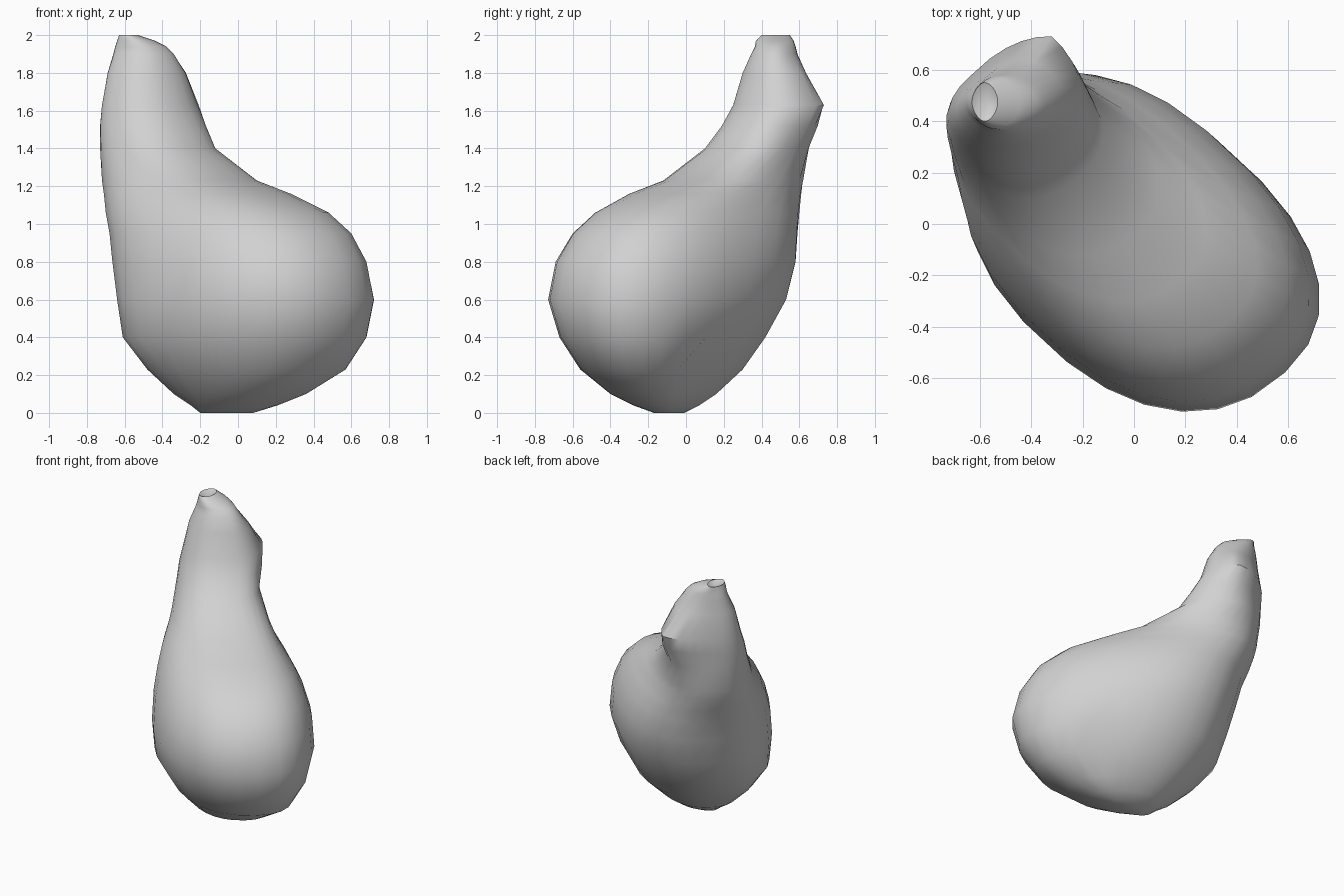
import bpy
import bmesh
from math import copysign, cos, pi, radians, sin, sqrt
from mathutils import Matrix, Vector

default_cube = bpy.data.objects.get("Cube")
if default_cube:
    bpy.data.objects.remove(default_cube, do_unlink=True)

SIDES = 26
BLUNT = .87
DIAGONAL = Matrix.Rotation(radians(-45), 2)

# Level slices: height, x from, x to, y from, y to, diagonal lean
SLICES = [
    (0, -.2, .08, -.17, -.01, -.2),
    (.04, -.25, .21, -.28, .07, -.3),
    (.1, -.34, .36, -.4, .16, -.32),
    (.23, -.48, .57, -.56, .3, -.32),
    (.4, -.61, .68, -.67, .42, -.32),
    (.6, -.64, .72, -.73, .53, -.32),
    (.8, -.665, .68, -.69, .58, -.35),
    (.95, -.68, .6, -.6, .59, -.39),
    (1.06, -.7, .48, -.48, .6, -.43),
    (1.16, -.71, .28, -.3, .61, -.42),
    (1.23, -.72, .1, -.12, .62, -.3),
    (1.4, -.73, -.12, .1, .64, -.05),
    (1.52, -.73, -.17, .19, .65, .1),
    (1.63, -.72, -.22, .25, .66, .15),
    (1.8, -.69, -.28, .3, .61, .1),
    (1.9, -.66, -.34, .345, .59, 0),
    (1.94, -.65, -.38, .365, .58, 0),
    (1.97, -.64, -.44, .37, .57, 0),
    (2, -.63, -.53, .4, .55, 0),
]


def rounded(value):
    """Blunt a sine or cosine so that the oval gets fuller corners."""
    return copysign(abs(value) ** BLUNT, value)


def slice_points(z, x_from, x_to, y_from, y_to, lean):
    """Points round a blunt diagonal oval that fills the given extents."""
    aspect = sqrt((1 + lean) / (1 - lean))
    belly = max(0, -lean) * .2
    oval = []
    for step in range(SIDES):
        angle = 2 * pi * step / SIDES
        across = aspect * rounded(sin(angle))
        across *= 1 - copysign(belly, across)
        oval.append(DIAGONAL @ Vector((rounded(cos(angle)), across)))
    low = [min(point[axis] for point in oval) for axis in range(2)]
    high = [max(point[axis] for point in oval) for axis in range(2)]
    for point in oval:
        across_x = (point.x - low[0]) / (high[0] - low[0])
        across_y = (point.y - low[1]) / (high[1] - low[1])
        yield Vector((x_from + (x_to - x_from) * across_x,
                      y_from + (y_to - y_from) * across_y, z))


def nearest(bm, point):
    return min(bm.verts, key=lambda vert: (vert.co - point).length)


# Bulb and neck skinned through the slices
bm = bmesh.new()
rings = [[bm.verts.new(point) for point in slice_points(*row)] for row in SLICES]
for lower, upper in zip(rings, rings[1:]):
    for i in range(SIDES):
        j = (i + 1) % SIDES
        bm.faces.new((lower[i], lower[j], upper[j], upper[i]))
bm.faces.new(list(reversed(rings[0])))

# Slightly sunken stem end
tip = bm.verts.new((-.57, .47, 1.97))
for i in range(SIDES):
    bm.faces.new((rings[-1][i], rings[-1][(i + 1) % SIDES], tip))

# Pointed knob on the back of the neck, fading out around its peak
peak = Vector((-.32, .73, 1.63))
root = nearest(bm, peak).co.copy()
for vert in bm.verts:
    fade = 1 - (vert.co - root).length / .28
    if fade > 0:
        vert.co += (peak - root) * fade

# Small dent low on the bulb
dent = nearest(bm, Vector((.48, .1, .23)))
dent.co += Vector((-.05, -.03, .04))

bmesh.ops.recalc_face_normals(bm, faces=bm.faces)
mesh = bpy.data.meshes.new("gourd_body")
bm.to_mesh(mesh)
bm.free()

body = bpy.data.objects.new("gourd_body", mesh)
bpy.context.collection.objects.link(body)

# Plain grey skin
grey = bpy.data.materials.new("light_grey")
grey.use_nodes = True
colour = (.64, .64, .64, 1)
grey.diffuse_color = colour
grey.node_tree.nodes["Principled BSDF"].inputs["Base Color"].default_value = colour
mesh.materials.append(grey)

# Smooth skin with crisp knob and stem edges
bpy.ops.object.select_all(action="DESELECT")
body.select_set(True)
bpy.context.view_layer.objects.active = body
bpy.ops.object.shade_smooth_by_angle(angle=radians(35))
